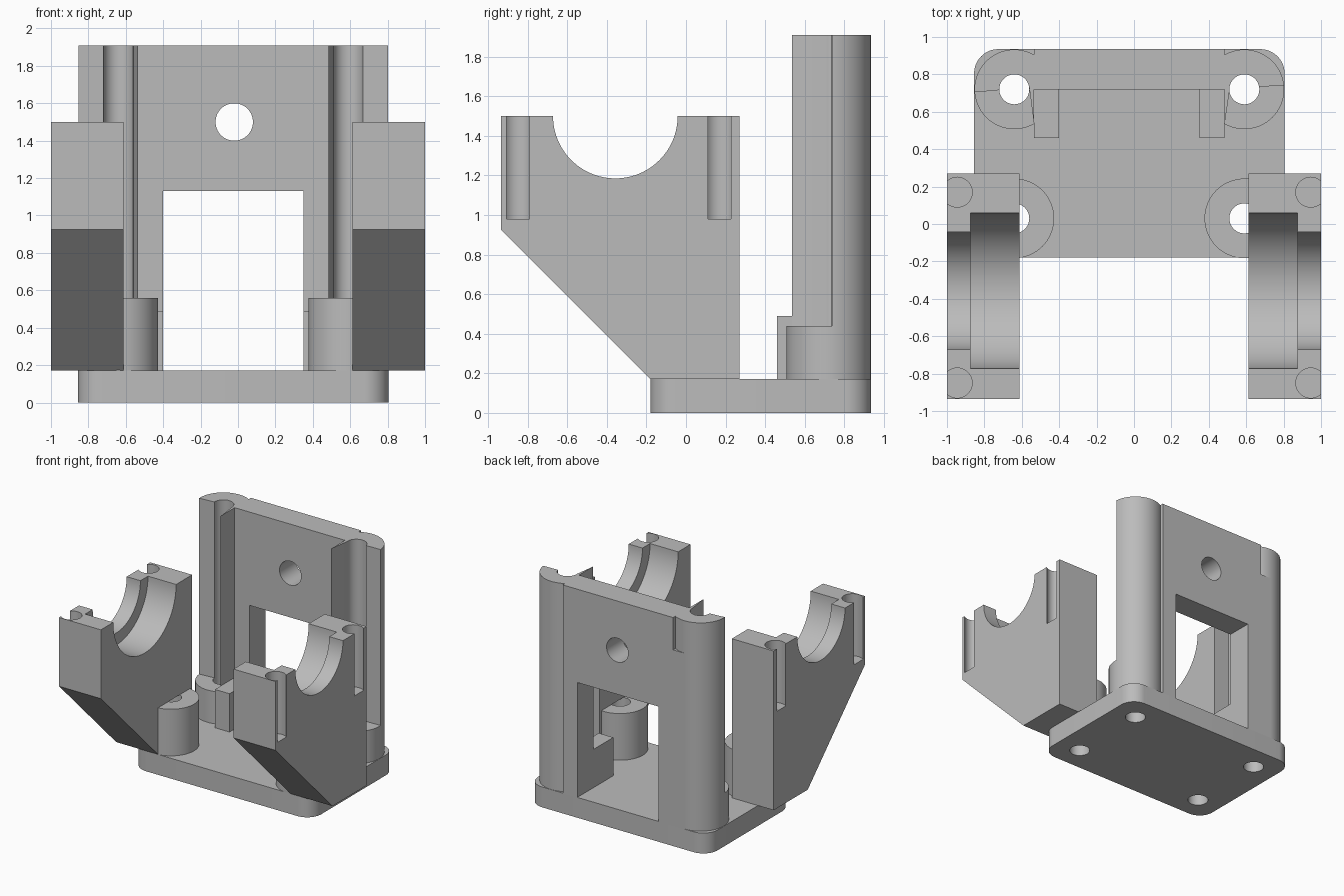
import bpy, bmesh, math
from mathutils import Vector

old = bpy.data.objects.get("Cube")
if old:
    bpy.data.objects.remove(old, do_unlink=True)

grey = bpy.data.materials.new("plain grey")
grey.use_nodes = True
grey.diffuse_color = (0.5, 0.5, 0.5, 1)
grey.node_tree.nodes["Principled BSDF"].inputs["Base Color"].default_value = (0.5, 0.5, 0.5, 1)


def prism(name, outline, low, high, axis="z"):
    """Extrude an outline: (x, y) along z, (x, z) along y or (y, z) along x."""
    place = {"z": lambda a, b, d: (a, b, d),
             "y": lambda a, b, d: (a, d, b),
             "x": lambda a, b, d: (d, a, b)}[axis]
    bm = bmesh.new()
    face = bm.faces.new([bm.verts.new(place(a, b, low)) for a, b in outline])
    new = bmesh.ops.extrude_face_region(bm, geom=[face])["geom"]
    shift = Vector(place(0, 0, high - low))
    bmesh.ops.translate(bm, vec=shift, verts=[v for v in new if isinstance(v, bmesh.types.BMVert)])
    bmesh.ops.recalc_face_normals(bm, faces=bm.faces)
    mesh = bpy.data.meshes.new(name)
    bm.to_mesh(mesh)
    bm.free()
    mesh.materials.append(grey)
    obj = bpy.data.objects.new(name, mesh)
    bpy.context.collection.objects.link(obj)
    return obj


def rect(a0, a1, b0, b1):
    return [(a0, b0), (a1, b0), (a1, b1), (a0, b1)]


def arc(a, b, r, start=0, sweep=360, n=64):
    count = n if sweep == 360 else n + 1
    return [(a + r * math.cos(math.radians(start + sweep * i / n)),
             b + r * math.sin(math.radians(start + sweep * i / n))) for i in range(count)]


def cut(obj, *cutters):
    """Subtract the cutters, then remove them."""
    bpy.context.view_layer.objects.active = obj
    for c in cutters:
        mod = obj.modifiers.new("cut", "BOOLEAN")
        mod.operation, mod.solver, mod.object = "DIFFERENCE", "EXACT", c
        bpy.ops.object.modifier_apply(modifier=mod.name)
        bpy.data.objects.remove(c, do_unlink=True)


def smooth(obj):
    bpy.ops.object.select_all(action="DESELECT")
    obj.select_set(True)
    bpy.context.view_layer.objects.active = obj
    bpy.ops.object.shade_smooth_by_angle(angle=math.radians(25))


LEFT, RIGHT = 0.485, -0.535          # inner planes of the rear columns
FLOOR, TOP, BACK = 0.17, 1.91, 0.935
HOLE_X = {"right": -0.64, "left": 0.59}
HOLE_Y = {"front": 0.03, "rear": 0.72}
HOLE, BOSS = 0.08, 0.213


def bore(x, y, top):
    return prism("bore", arc(x, y, HOLE), -0.1, top)


parts = []

# Base plate with rounded corners
outline = []
for i, (x, y) in enumerate([(0.675, 0.805), (-0.725, 0.805), (-0.725, -0.05), (0.675, -0.05)]):
    outline += arc(x, y, 0.13, 90 * i, 90, 12)
base = prism("base_plate", outline, 0, FLOOR)
cut(base, *[bore(x, y, 0.5) for x in HOLE_X.values() for y in HOLE_Y.values()])
parts.append(base)

# Rear wall with window and round hole
wall = prism("rear_wall", rect(RIGHT, LEFT, 0.72, BACK), FLOOR, TOP, "z")
cut(wall,
    prism("window", rect(-0.40, 0.35, 0.1, 1.13), 0.5, 1.1, "y"),
    prism("eyelet", arc(-0.02, 1.5, 0.1), 0.5, 1.1, "y"),
    *[bore(x, HOLE_Y["rear"], 2.2) for x in HOLE_X.values()])
parts.append(wall)

# Bosses around the screw holes
for side, x in HOLE_X.items():
    for end, height in (("front", 0.56), ("rear", 0.44)):
        y = HOLE_Y[end]
        boss = prism(f"{end}_{side}_boss", arc(x, y, BOSS), FLOOR, height)
        cut(boss, bore(x, y, 1))
        parts.append(boss)

# Rear columns, cut open at the front for screw access, leaving a thin inner horn
access = {"right": [(RIGHT, 0.535), (-0.56, 0.73), (-0.9, 0.7), (-0.9, 0.4), (-0.52, 0.4)],
          "left": [(LEFT, 0.535), (0.513, 0.73), (0.9, 0.742), (0.9, 0.4), (0.47, 0.4)]}
for side, x in HOLE_X.items():
    y = HOLE_Y["rear"]
    column = prism(f"{side}_column", arc(x, y, BOSS), 0.43, TOP)
    cut(column,
        prism("access", access[side], 0.3, 2.2),
        prism("inner", rect(RIGHT, LEFT, 0.3, 0.72), 0.3, 2.2),
        bore(x, y, 2.2))
    parts.append(column)

# Fillet between the right column and the wall, stopping short of the top
fillet = prism("right_column_fillet", rect(-0.64, RIGHT, 0.83, BACK), FLOOR, 1.64)
parts.append(fillet)

# Low ribs either side of the window
for side, (x0, x1) in {"right": (RIGHT, -0.40), "left": (0.35, LEFT)}.items():
    rib = prism(f"{side}_rib", rect(x0, x1, 0.46, 0.73), FLOOR, 0.49)
    cut(rib, bore(HOLE_X[side], HOLE_Y["rear"], 1))
    parts.append(rib)

# Side arms: sloped brackets with a stepped half-round cradle and screw pockets
profile = [(-0.935, 0.925), (-0.935, 1.5), (0.27, 1.5), (0.27, FLOOR), (-0.18, FLOOR)]
for side, s in (("right", -1), ("left", 1)):
    arm = prism(f"{side}_arm", profile, s * 0.613, s * 1.0, "x")
    cut(arm,
        prism("cradle", arc(-0.357, 1.5, 0.315, n=96), s * 0.5, s * 1.1, "x"),
        prism("seat", arc(-0.357, 1.5, 0.415, n=96), s * 0.5, s * 0.873, "x"),
        *[prism("pocket", arc(s * 0.945, y, HOLE), 0.98, 1.7) for y in (0.17, -0.85)],
        bore(HOLE_X[side], HOLE_Y["front"], 0.56))
    parts.append(arm)

for part in parts:
    smooth(part)
